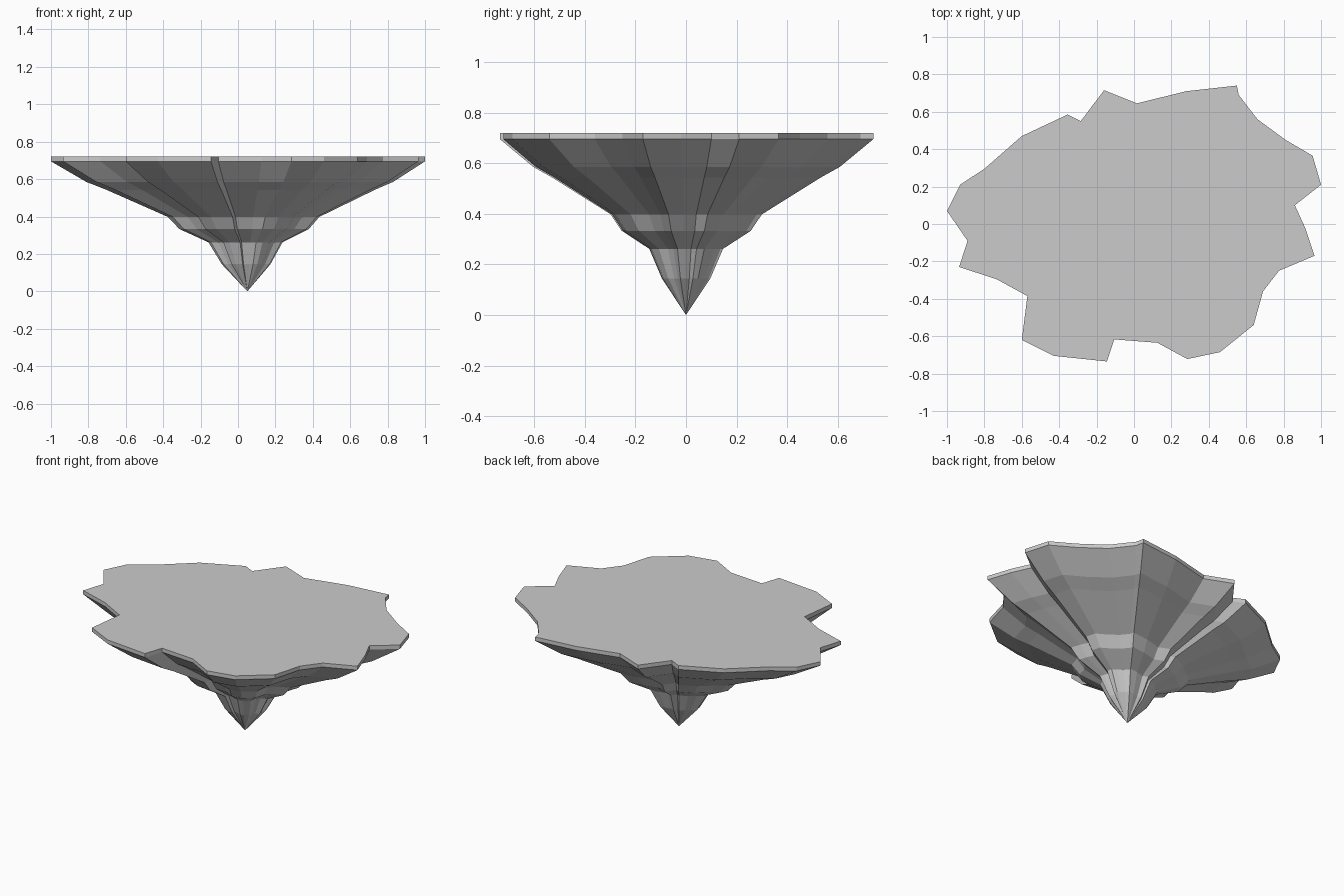
import bpy, bmesh

# Jagged coastline of the floating rock, seen from above (counter-clockwise)
outline = [
    (0.55, 0.74), (0.28, 0.71), (0.015, 0.645), (-0.16, 0.715), (-0.285, 0.55),
    (-0.355, 0.585), (-0.6, 0.47), (-0.80, 0.295), (-0.93, 0.21), (-1.0, 0.07),
    (-0.89, -0.09), (-0.935, -0.23), (-0.735, -0.295), (-0.57, -0.385),
    (-0.6, -0.62), (-0.43, -0.705), (-0.145, -0.735), (-0.105, -0.617),
    (0.125, -0.635), (0.285, -0.722), (0.46, -0.685), (0.64, -0.54),
    (0.69, -0.36), (0.775, -0.25), (0.965, -0.17), (0.915, -0.02),
    (0.86, 0.10), (1.0, 0.21), (0.955, 0.365), (0.81, 0.45),
    (0.66, 0.56), (0.56, 0.69)]

# Tapering profile: (height, scale of the outline about the tip)
profile = [(0.72, 1.0), (0.695, 1.0), (0.657, 0.938), (0.585, 0.82),
           (0.543, 0.718), (0.398, 0.405), (0.333, 0.346), (0.262, 0.198),
           (0.145, 0.13)]
TIP_X = 0.05

bm = bmesh.new()
rings = [[bm.verts.new((TIP_X + (x - TIP_X) * s, y * s, z)) for x, y in outline]
         for z, s in profile]
tip = bm.verts.new((TIP_X, 0, 0))
n = len(outline)

# Flat top, stepped rocky sides, pointed underside
bm.faces.new(rings[0])
for upper, lower in zip(rings, rings[1:]):
    for i in range(n):
        j = (i + 1) % n
        bm.faces.new((upper[i], lower[i], lower[j], upper[j]))
for i in range(n):
    bm.faces.new((rings[-1][i], tip, rings[-1][(i + 1) % n]))
bmesh.ops.recalc_face_normals(bm, faces=bm.faces)

mesh = bpy.data.meshes.new("floating_rock")
bm.to_mesh(mesh)
bm.free()
bpy.context.collection.objects.link(bpy.data.objects.new("floating_rock", mesh))
